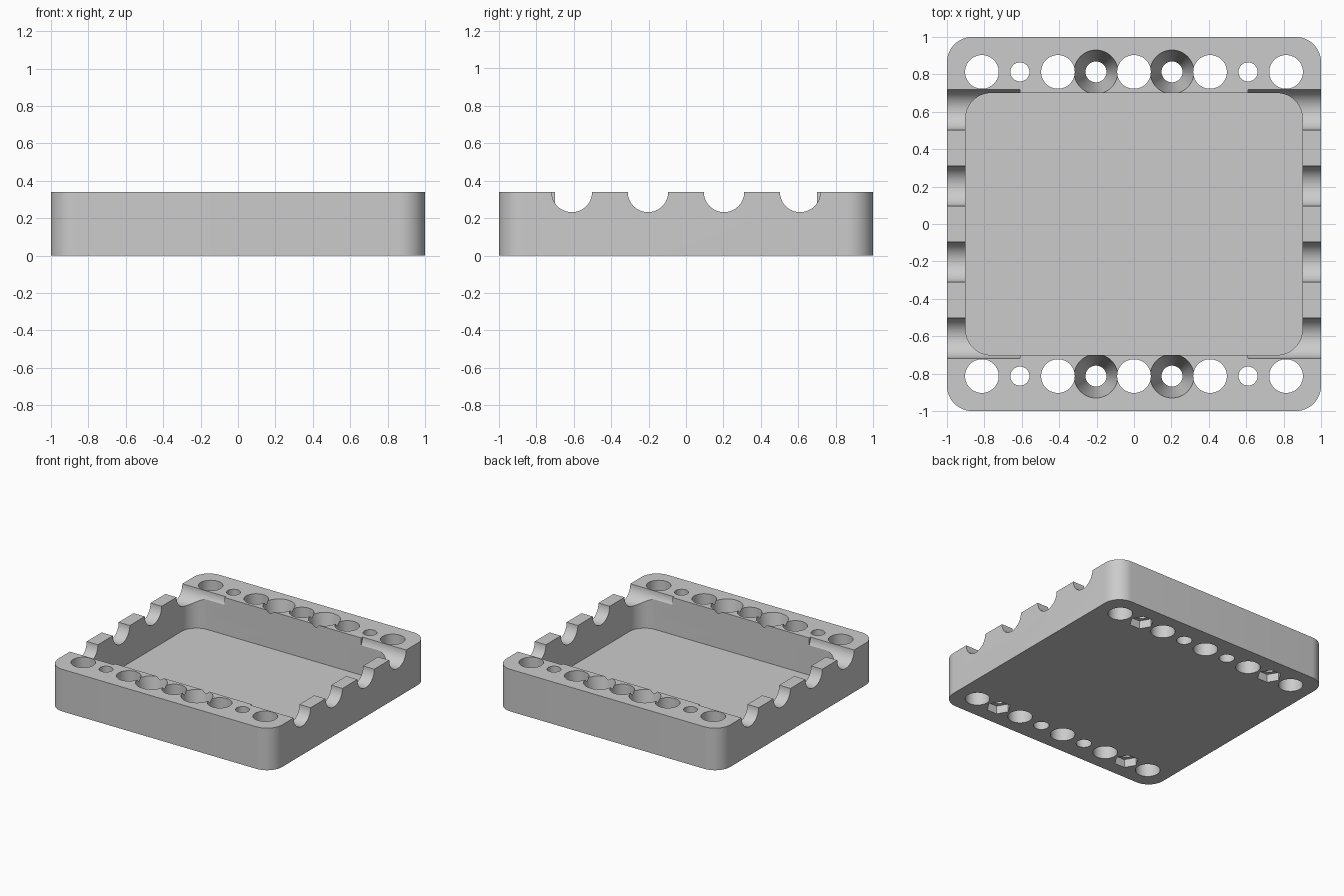
import bpy, bmesh, math
from mathutils import Matrix, Vector

if "Cube" in bpy.data.objects:
    bpy.data.objects.remove(bpy.data.objects["Cube"], do_unlink=True)

HEIGHT = 0.34
FLOOR = 0.04
PITCH = 0.2033      # spacing of the hole grid
ROW = 4 * PITCH     # y of the two hole rows

grey = bpy.data.materials.new("plain_grey")
grey.use_nodes = True
grey.diffuse_color = (0.6, 0.6, 0.6, 1)
grey.node_tree.nodes["Principled BSDF"].inputs["Base Color"].default_value = (0.6, 0.6, 0.6, 1)


def make_object(name, bm):
    bmesh.ops.recalc_face_normals(bm, faces=bm.faces)
    mesh = bpy.data.meshes.new(name)
    bm.to_mesh(mesh)
    bm.free()
    mesh.materials.append(grey)
    obj = bpy.data.objects.new(name, mesh)
    bpy.context.collection.objects.link(obj)
    return obj


def rounded_block(name, half_x, half_y, z0, z1, radius):
    """Upright block with rounded vertical corners."""
    bm = bmesh.new()
    bmesh.ops.create_cube(bm, size=1)
    bmesh.ops.scale(bm, vec=(2 * half_x, 2 * half_y, z1 - z0), verts=bm.verts)
    bmesh.ops.translate(bm, vec=(0, 0, (z0 + z1) / 2), verts=bm.verts)
    upright = [e for e in bm.edges if abs(e.verts[0].co.z - e.verts[1].co.z) > 0.01]
    bmesh.ops.bevel(bm, geom=upright, offset=radius, segments=12, profile=0.5, affect='EDGES')
    return make_object(name, bm)


def rod(name, start, end, r_start, r_end, sides=48):
    """Cylinder or cone between two points."""
    start, end = Vector(start), Vector(end)
    axis = end - start
    turn = Vector((0, 0, 1)).rotation_difference(axis).to_matrix().to_4x4()
    bm = bmesh.new()
    bmesh.ops.create_cone(bm, cap_ends=True, segments=sides, radius1=r_start, radius2=r_end,
                          depth=axis.length,
                          matrix=Matrix.Translation((start + end) / 2) @ turn)
    return make_object(name, bm)


def cut(body, cutter):
    cutter.hide_render = True
    mod = body.modifiers.new("cut", 'BOOLEAN')
    mod.operation = 'DIFFERENCE'
    mod.solver = 'EXACT'
    mod.object = cutter
    bpy.context.view_layer.objects.active = body
    bpy.ops.object.modifier_apply(modifier=mod.name)
    bpy.data.objects.remove(cutter, do_unlink=True)


# Tray body and its rounded pocket
tray = rounded_block("tray", 1, 1, 0, HEIGHT, 0.135)
cut(tray, rounded_block("pocket_cutter", 0.9, 0.7, FLOOR, HEIGHT + 0.2, 0.135))

# Half-round channels across the side walls; the outer ones stop at the small holes
for side in (-1, 1):
    for y, inner in ((PITCH, 0.8), (3 * PITCH, 3 * PITCH)):
        for sy in (-1, 1):
            cut(tray, rod("channel_cutter", (side * inner, sy * y, HEIGHT),
                          (side * 1.1, sy * y, HEIGHT), 0.108, 0.108))

# Two rows of through holes
for y in (-ROW, ROW):
    for i in range(-4, 5):
        x = i * PITCH
        low, high = (x, y, -0.1), (x, y, HEIGHT + 0.1)
        if i % 2 == 0:
            cut(tray, rod("large_hole_cutter", low, high, 0.09, 0.09))
        elif abs(i) == 3:
            # Small hole with a hexagonal nut recess underneath
            cut(tray, rod("small_hole_cutter", low, high, 0.051, 0.051))
            bm = bmesh.new()
            bmesh.ops.create_circle(bm, cap_ends=True, segments=6, radius=0.09,
                                    matrix=Matrix.Translation((x, y, -0.1))
                                    @ Matrix.Rotation(math.pi / 2, 4, 'Z'))
            top = bmesh.ops.extrude_face_region(bm, geom=bm.faces[:])["geom"]
            bmesh.ops.translate(bm, vec=(0, 0, 0.165),
                                verts=[v for v in top if isinstance(v, bmesh.types.BMVert)])
            # create_circle starts on the y axis, so the quarter turn points it along x
            cut(tray, make_object("nut_recess_cutter", bm))
        else:
            # Hole tapering from wide at the rim to narrow at the base
            slope = (0.117 - 0.056) / HEIGHT * 0.1
            cut(tray, rod("tapered_hole_cutter", low, high, 0.056 - slope, 0.117 + slope))

# Smooth curved walls, sharp rims
bpy.ops.object.select_all(action='DESELECT')
tray.select_set(True)
bpy.context.view_layer.objects.active = tray
bpy.ops.object.shade_smooth_by_angle(angle=math.radians(30))
